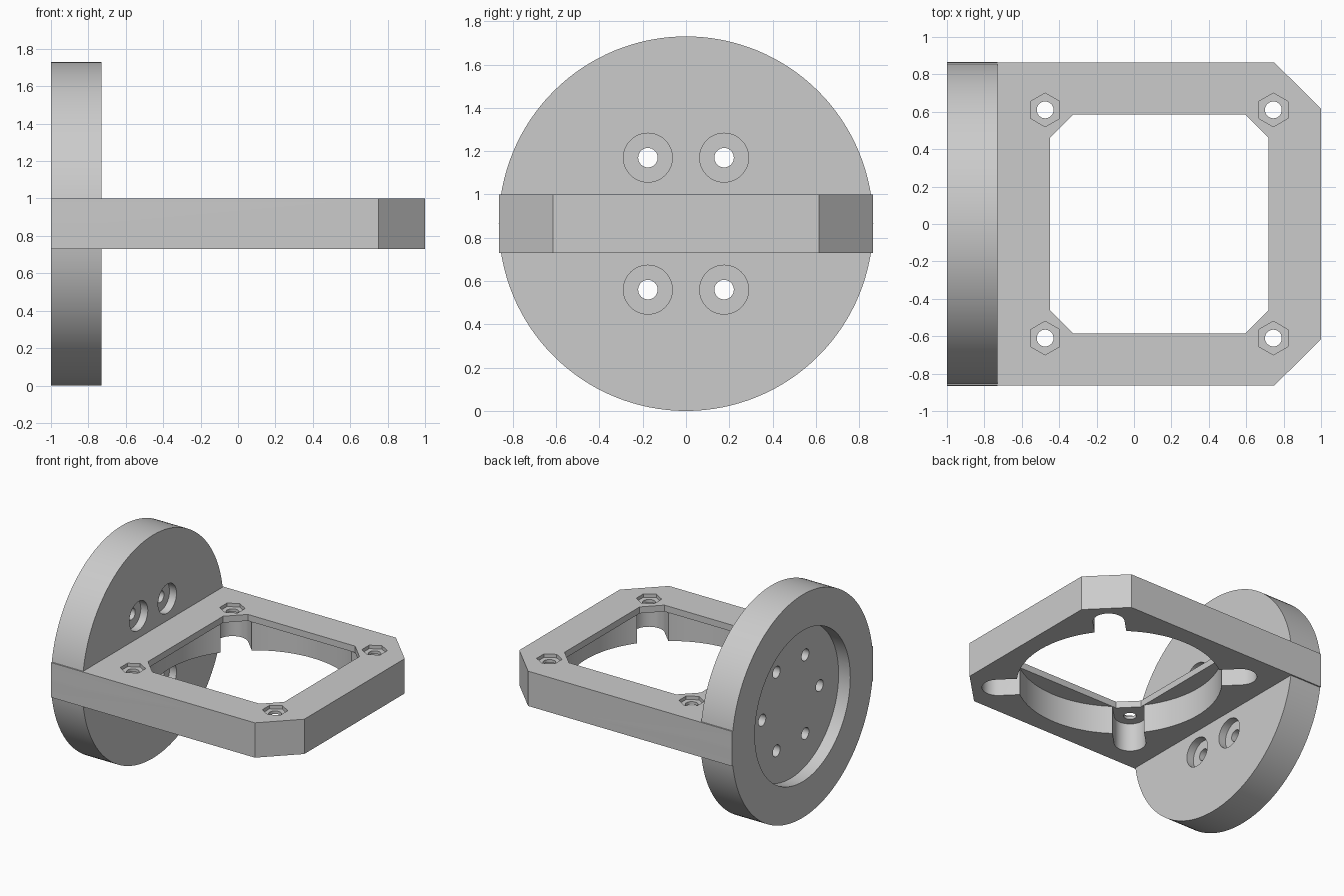
import bpy, bmesh, math
from mathutils import Matrix, Vector

if "Cube" in bpy.data.objects:
    bpy.data.objects.remove(bpy.data.objects["Cube"])

R = 0.865            # flange radius, also half the bracket width
CX = 0.135           # centre of the square opening
PITCH = 0.61         # half spacing of the bolt pattern
Z0, Z1 = 0.73, 1.0   # underside and top of the bracket plate
LIP = 0.05           # thickness of the lip over the round bore

grey = bpy.data.materials.new("grey")
grey.diffuse_color = (0.6, 0.6, 0.6, 1)
grey.use_nodes = True
grey.node_tree.nodes["Principled BSDF"].inputs["Base Color"].default_value = grey.diffuse_color


def prism(name, pts, z0, z1):
    """Extrude an outline in x, y from z0 to z1."""
    bm = bmesh.new()
    face = bm.faces.new([bm.verts.new((x, y, z0)) for x, y in pts])
    top = bmesh.ops.extrude_face_region(bm, geom=[face])["geom"]
    bmesh.ops.translate(bm, vec=(0, 0, z1 - z0),
                        verts=[v for v in top if isinstance(v, bmesh.types.BMVert)])
    bmesh.ops.recalc_face_normals(bm, faces=bm.faces[:])
    me = bpy.data.meshes.new(name)
    bm.to_mesh(me)
    bm.free()
    ob = bpy.data.objects.new(name, me)
    bpy.context.collection.objects.link(ob)
    return ob


def ring(cx, cy, r, n, start=0.0):
    return [(cx + r * math.cos(start + math.tau * i / n),
             cy + r * math.sin(start + math.tau * i / n)) for i in range(n)]


def rod_x(name, y, z, r, x0, x1, n=32):
    """Cylinder along x."""
    ob = prism(name, ring(0, 0, r, n), x0, x1)
    # local z -> x, local x -> y, local y -> z
    ob.data.transform(Matrix(((0, 0, 1, 0), (1, 0, 0, y), (0, 1, 0, z), (0, 0, 0, 1))))
    return ob


def boolean(target, other, op):
    mod = target.modifiers.new(op, 'BOOLEAN')
    mod.operation, mod.solver, mod.object = op, 'EXACT', other
    bpy.context.view_layer.objects.active = target
    bpy.ops.object.modifier_apply(modifier=mod.name)
    bpy.data.objects.remove(other)


# Round flange joined to the chamfered bracket plate
c = 0.25
bracket = rod_x("flanged_bracket", 0, R, R, -1, -0.73, 128)
plate = prism("plate", [(-1, -R + .0005), (1 - c, -R + .0005), (1, -R + c),
                        (1, R - c), (1 - c, R - .0005), (-1, R - .0005)], Z0, Z1)
boolean(bracket, plate, 'UNION')

# Square opening with chamfered corners, and the wider round bore below it
h, k = 0.585, 0.125
octagon = [(h, k - h), (h, h - k), (h - k, h), (k - h, h),
           (-h, h - k), (-h, k - h), (k - h, -h), (h - k, -h)]
boolean(bracket, prism("opening", [(CX + x, y) for x, y in octagon], 0.6, 1.1), 'DIFFERENCE')
boolean(bracket, prism("bore", ring(CX, 0, 0.725, 96), 0.6, Z1 - LIP), 'DIFFERENCE')

# Corner slots, bolt holes and hexagonal nut pockets
for sx in (-1, 1):
    for sy in (-1, 1):
        x, y = CX + sx * PITCH, sy * PITCH
        a, r = math.atan2(sy, sx), 0.112
        slot = [(x + r * math.cos(a + t), y + r * math.sin(a + t))
                for t in [math.pi * (i / 16 - 0.5) for i in range(17)]]
        side = Vector((-math.sin(a), math.cos(a))) * r
        inner = Vector((CX + sx * 0.35, sy * 0.35))
        slot += [tuple(inner + side), tuple(inner - side)]
        boolean(bracket, prism("slot", slot, 0.6, Z1 - LIP), 'DIFFERENCE')
        boolean(bracket, prism("hole", ring(x, y, 0.045, 32), 0.6, 1.1), 'DIFFERENCE')
        boolean(bracket, prism("nut", ring(x, y, 0.09, 6, math.pi / 2), Z1 - 0.027, 1.1),
                'DIFFERENCE')

# Round recess in the back of the flange
boolean(bracket, rod_x("recess", 0, R, 0.585, -1.1, -0.9, 96), 'DIFFERENCE')

# Six flange holes; the four clear of the plate are counterbored
for i in range(6):
    a = i * math.pi / 3
    y, z = 0.352 * math.cos(a), R + 0.352 * math.sin(a)
    clear = i % 3 != 0
    boolean(bracket, rod_x("hole", y, z, 0.045, -1.1, -0.6 if clear else -0.74), 'DIFFERENCE')
    if clear:
        boolean(bracket, rod_x("counterbore", y, z, 0.113, -0.79, -0.6, 48), 'DIFFERENCE')

# Material and shading
bracket.data.materials.clear()
bracket.data.materials.append(grey)
for p in bracket.data.polygons:
    p.material_index = 0
bpy.ops.object.select_all(action='DESELECT')
bracket.select_set(True)
bpy.context.view_layer.objects.active = bracket
bpy.ops.object.shade_smooth_by_angle(angle=math.radians(25))
